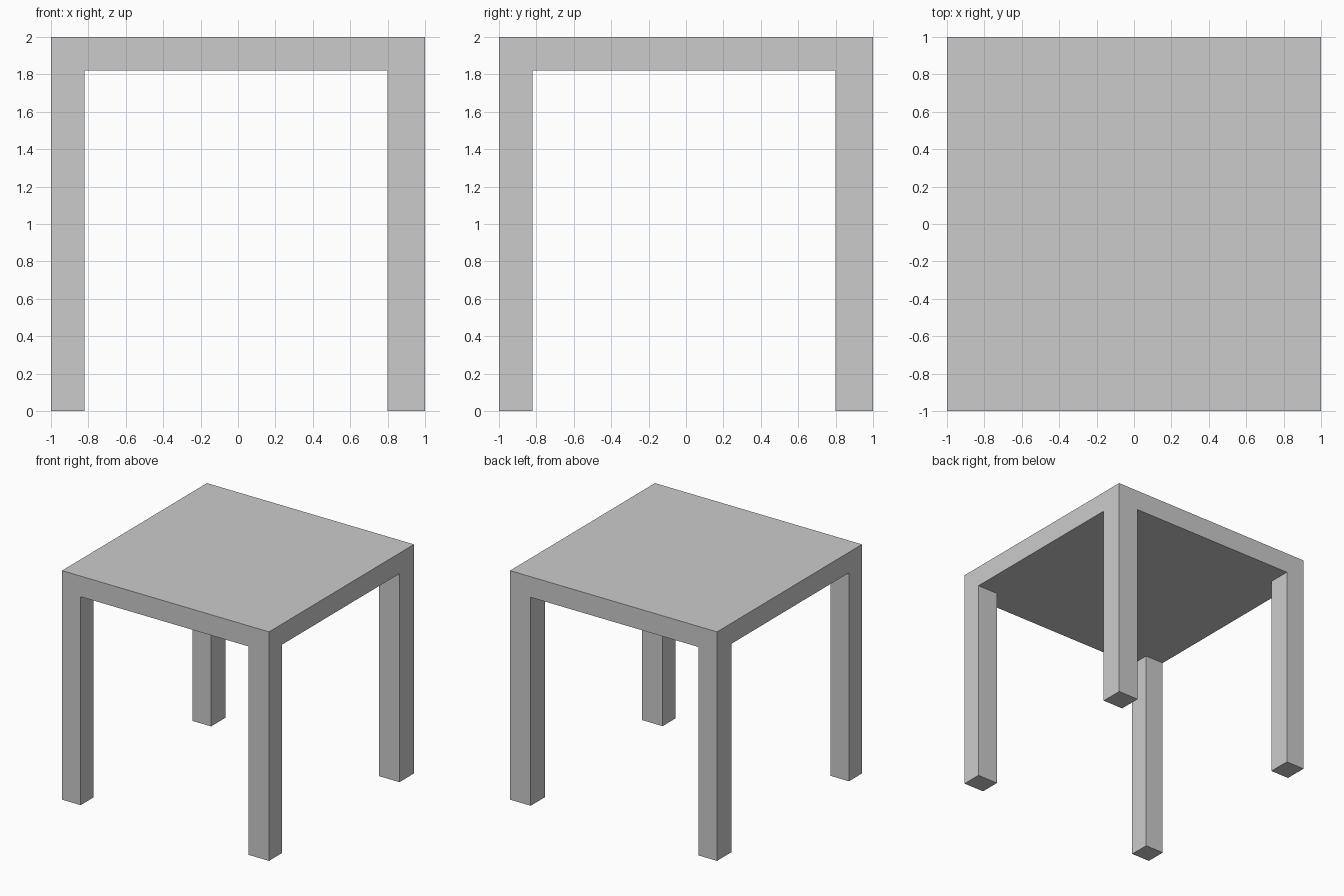
import bpy
import bmesh
from mathutils import Matrix, Vector

if "Cube" in bpy.data.objects:
    bpy.data.objects.remove(bpy.data.objects["Cube"])

HALF = 1.0          # half the table width
HEIGHT = 2.0
UNDERSIDE = 1.82    # bottom of the table top
INNER = (-0.82, 0.80)  # inner leg faces, same along x and y

bm = bmesh.new()

# Table top slab
thickness = HEIGHT - UNDERSIDE
bmesh.ops.create_cube(bm, size=1.0, matrix=Matrix.Translation(
    (0, 0, UNDERSIDE + thickness / 2)) @ Matrix.Diagonal((2 * HALF, 2 * HALF, thickness, 1)))

# Cut the slab along the inner leg faces
for axis in (Vector((1, 0, 0)), Vector((0, 1, 0))):
    for d in INNER:
        bmesh.ops.bisect_plane(bm, geom=bm.verts[:] + bm.edges[:] + bm.faces[:],
                               plane_co=axis * d, plane_no=axis)


def outside(v):
    return v < INNER[0] or v > INNER[1]


# Four legs, extruded down from the underside corners
bm.normal_update()
corners = []
for f in bm.faces:
    c = f.calc_center_median()
    if f.normal.z < -0.9 and outside(c.x) and outside(c.y):
        corners.append(f)
feet = bmesh.ops.extrude_discrete_faces(bm, faces=corners)["faces"]
bmesh.ops.translate(bm, verts=list({v for f in feet for v in f.verts}),
                    vec=(0, 0, -UNDERSIDE))

# Merge coplanar faces into clean flat sides
bmesh.ops.dissolve_limit(bm, angle_limit=0.01, verts=bm.verts[:], edges=bm.edges[:])
bmesh.ops.recalc_face_normals(bm, faces=bm.faces[:])

mesh = bpy.data.meshes.new("table")
bm.to_mesh(mesh)
bm.free()
table = bpy.data.objects.new("table", mesh)
bpy.context.collection.objects.link(table)
